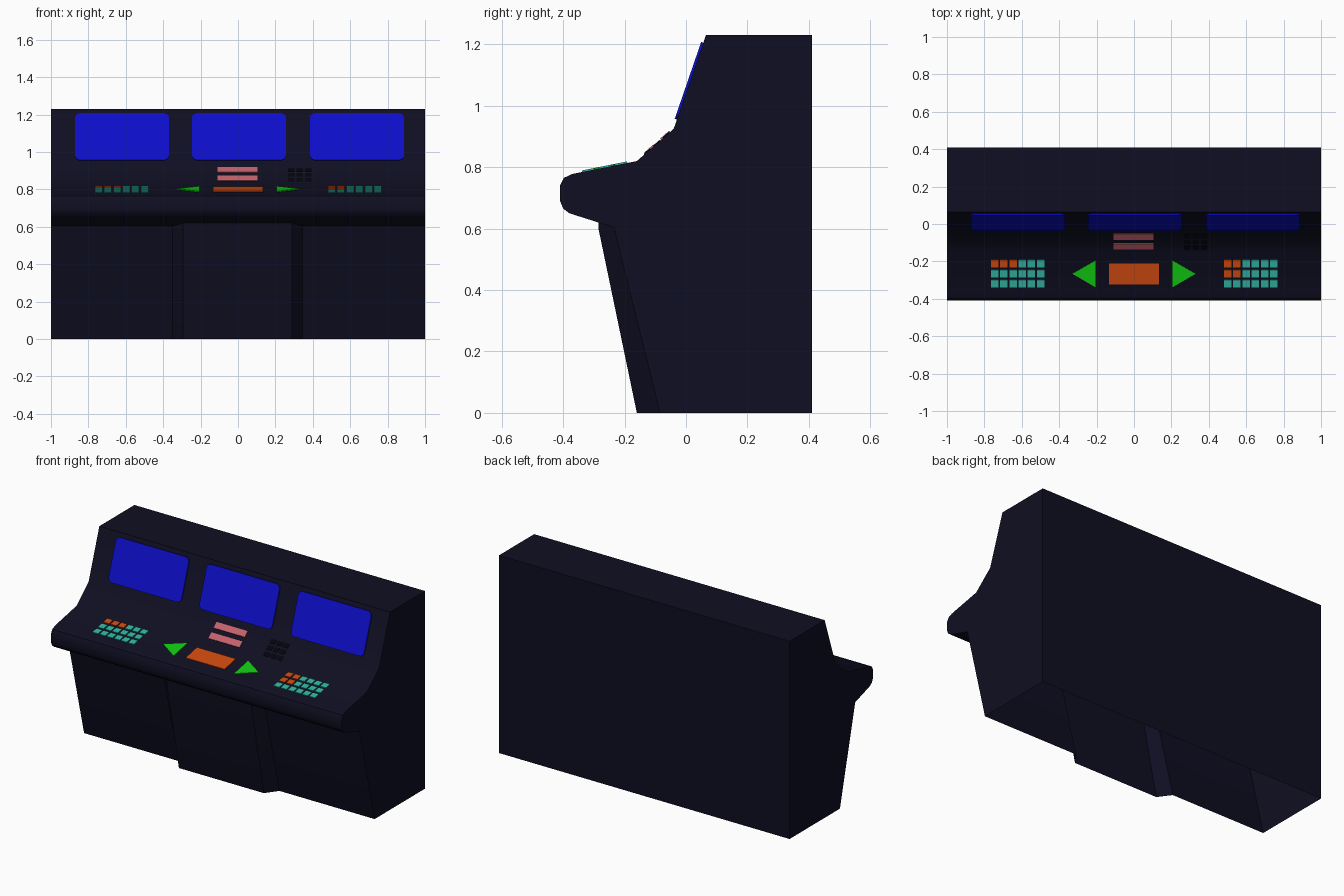
import bpy, bmesh, math
from mathutils import Vector

if "Cube" in bpy.data.objects:
    bpy.data.objects.remove(bpy.data.objects["Cube"], do_unlink=True)


def material(name, rgb):
    m = bpy.data.materials.new(name)
    m.use_nodes = True
    m.diffuse_color = (*rgb, 1)
    m.node_tree.nodes["Principled BSDF"].inputs["Base Color"].default_value = (*rgb, 1)
    return m


NAVY = material("dark navy", (0.0045, 0.0045, 0.016))
BLACK = material("black", (0.001, 0.001, 0.004))
BLUE = material("screen blue", (0.004, 0.004, 0.6))
GREEN = material("arrow green", (0.006, 0.58, 0.006))
TEAL = material("button teal", (0.03, 0.45, 0.36))
ORANGE = material("orange", (0.62, 0.065, 0.005))
PINK = material("pink", (0.55, 0.12, 0.15))


def finish(name, bm, mat):
    bmesh.ops.recalc_face_normals(bm, faces=bm.faces)
    mesh = bpy.data.meshes.new(name)
    bm.to_mesh(mesh)
    bm.free()
    mesh.materials.append(mat)
    ob = bpy.data.objects.new(name, mesh)
    bpy.context.collection.objects.link(ob)
    return ob


# Side profile corners (y, z) shared by the plates
LIP, DESK_BACK = (-0.37, 0.778), (-0.16, 0.82)
SCREEN_LOW, SCREEN_TOP = (-0.04, 0.925), (0.065, 1.23)
UPPER = [(-0.38, 0.65), (-0.4, 0.665), (-0.41, 0.69), (-0.41, 0.74), (-0.398, 0.765),
         LIP, DESK_BACK, SCREEN_LOW, SCREEN_TOP, (0.41, 1.23), (0.41, 0)]
WING = [(-0.085, 0), (-0.232, 0.59), (-0.235, 0.604)]
CENTRE = [(-0.16, 0), (-0.285, 0.6), (-0.285, 0.62)]


# Cabinet shell, open underneath, with the chamfered centre pedestal standing forward
def cabinet():
    bm = bmesh.new()
    stations = [(-1, WING), (-0.35, WING), (-0.295, CENTRE),
                (0.29, CENTRE), (0.345, WING), (1, WING)]
    rows = [[bm.verts.new((x, y, z)) for y, z in lower + UPPER] for x, lower in stations]
    for a, b in zip(rows, rows[1:]):
        for i in range(len(a) - 1):
            bm.faces.new((a[i], a[i + 1], b[i + 1], b[i]))
    bm.faces.new(rows[0])
    bm.faces.new(rows[-1])
    return finish("console_cabinet", bm, NAVY)


body = cabinet()
bpy.context.view_layer.objects.active = body
body.select_set(True)
bpy.ops.object.shade_smooth_by_angle(angle=math.radians(32))
body.select_set(False)


# Thin plates laid on a sloped panel; outlines are (x, y) or (x, z) measured on the panel
def plates(name, outlines, slope, mat, axis, height=0.005):
    (y0, z0), (y1, z1) = slope
    normal = Vector((0, -(z1 - z0), y1 - y0)).normalized()
    bm = bmesh.new()
    for outline in outlines:
        base = []
        for x, v in outline:
            t = (v - y0) / (y1 - y0) if axis == "y" else (v - z0) / (z1 - z0)
            base.append(Vector((x, y0 + t * (y1 - y0), z0 + t * (z1 - z0))))
        low = [bm.verts.new(p - normal * 0.002) for p in base]
        top = [bm.verts.new(p + normal * height) for p in base]
        bm.faces.new(top)
        bm.faces.new(low[::-1])
        for i in range(len(low)):
            j = (i + 1) % len(low)
            bm.faces.new((low[i], low[j], top[j], top[i]))
    return finish(name, bm, mat)


def rect(cx, cv, w, h):
    return [(cx - w / 2, cv - h / 2), (cx + w / 2, cv - h / 2),
            (cx + w / 2, cv + h / 2), (cx - w / 2, cv + h / 2)]


def rounded(cx, cv, w, h, r, steps=5):
    pts = []
    for k, (sx, sv) in enumerate([(1, 1), (-1, 1), (-1, -1), (1, -1)]):
        for s in range(steps + 1):
            a = math.pi / 2 * (k + s / steps)
            pts.append((cx + sx * (w / 2 - r) + r * math.cos(a),
                        cv + sv * (h / 2 - r) + r * math.sin(a)))
    return pts


DESK = (LIP, DESK_BACK)
RISER = (DESK_BACK, SCREEN_LOW)
SCREENS = (SCREEN_LOW, SCREEN_TOP)

# Three monitors
for label, x in (("right", -0.62), ("middle", 0.005), ("left", 0.636)):
    plates(label + "_screen", [rounded(x, 1.08, 0.503, 0.25, 0.028)], SCREENS, BLUE, "z", 0.0075)

# Riser: pink indicator bars and a dark keypad
plates("indicator_bars", [rect(-0.002, z, 0.215, 0.026) for z in (0.857, 0.902)],
       RISER, PINK, "z")
plates("dark_keypad", [rect(0.285 + 0.045 * c, 0.85 + 0.027 * r, 0.036, 0.018)
                       for c in range(3) for r in range(3)], RISER, BLACK, "z", 0.003)

# Desk: centre pad and two arrows
plates("centre_pad", [rect(0, -0.267, 0.268, 0.112)], DESK, ORANGE, "y")
plates("direction_arrows", [[(s * 0.33, -0.265), (s * 0.207, -0.195), (s * 0.207, -0.337)]
                            for s in (-1, 1)], DESK, GREEN, "y")

# Desk: two button grids, some keys orange
for label, start, hot_cols, hot_rows in (("right", -0.745, 3, 1), ("left", 0.501, 2, 2)):
    groups = {True: [], False: []}
    for c in range(6):
        for r in range(3):
            hot = c < hot_cols and r < hot_rows
            groups[hot].append(rect(start + 0.0492 * c, -0.211 - 0.0535 * r, 0.04, 0.04))
    plates(label + "_orange_buttons", groups[True], DESK, ORANGE, "y")
    plates(label + "_teal_buttons", groups[False], DESK, TEAL, "y")
